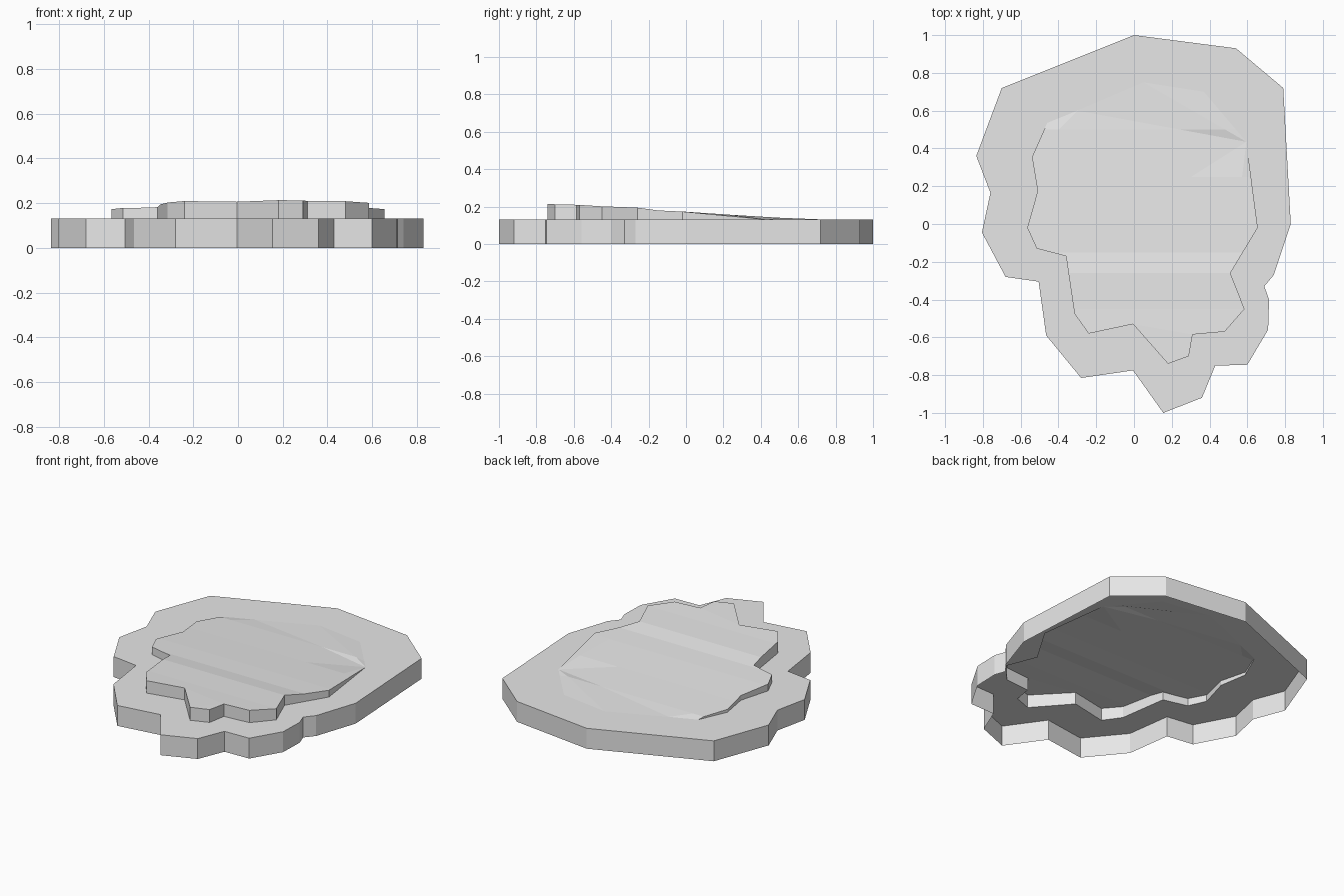
import bpy
import bmesh
from mathutils import Vector

LEDGE_HEIGHT = 0.13

# Outline of the wide lower base, clockwise from the back
BASE_OUTLINE = [
    (0, 1), (.54, .93), (.79, .72), (.83, 0), (.74, -.27), (.69, -.33),
    (.715, -.4), (.71, -.56), (.6, -.745), (.43, -.75), (.36, -.92),
    (.155, -1), (-.005, -.775), (-.28, -.815), (-.465, -.59), (-.505, -.305),
    (-.68, -.28), (-.805, -.045), (-.76, .165), (-.835, .36), (-.7, .72)]

# Outline of the raised plateau, clockwise from the back
PLATEAU_OUTLINE = [
    (.05, .75), (.37, .7), (.595, .435), (.655, -.02), (.51, -.26),
    (.585, -.45), (.48, -.57), (.31, -.585), (.29, -.7), (.18, -.74),
    (-.005, -.53), (-.24, -.58), (-.315, -.475), (-.36, -.17), (-.515, -.13),
    (-.565, -.02), (-.51, .175), (-.54, .355), (-.46, .535), (-.3, .6)]

# Plateau slope from front to back: (y, height)
SLOPE = [(-.74, .213), (-.58, .209), (-.45, .201), (-.26, .194),
         (-.15, .179), (0, .172), (.25, .155), (.5, .14), (.75, .13)]


def slope_height(y):
    """Height of the plateau surface at a given depth."""
    for (y0, z0), (y1, z1) in zip(SLOPE, SLOPE[1:]):
        if y <= y1:
            return z0 + (z1 - z0) * (y - y0) / (y1 - y0)
    return LEDGE_HEIGHT


def plateau_height(co, on_rim):
    """The rim fades into the ledge at the back and along the left side."""
    if on_rim and co.y > .43 and co.x > -.47:
        return LEDGE_HEIGHT
    if on_rim and co.x > .59 and co.y > -.02:
        fade = (.435 - co.y) / .455
        return LEDGE_HEIGHT + fade * .043
    return slope_height(co.y)


def make_material(name, value):
    material = bpy.data.materials.new(name)
    material.use_nodes = True
    color = (value, value, value, 1)
    material.diffuse_color = color
    for node in material.node_tree.nodes:
        if node.type == 'BSDF_PRINCIPLED':
            node.inputs["Base Color"].default_value = color
            node.inputs["Roughness"].default_value = .8
    return material


def new_ring(bm, outline, z):
    return [bm.verts.new((x, y, z)) for x, y in outline]


def build_slab():
    bm = bmesh.new()

    # Plateau surface, cut wherever its slope changes
    plateau = bm.faces.new(new_ring(bm, PLATEAU_OUTLINE, LEDGE_HEIGHT))
    bmesh.ops.triangulate(bm, faces=[plateau])
    for y, _ in SLOPE[2:-1]:
        bmesh.ops.bisect_plane(
            bm, geom=bm.verts[:] + bm.edges[:] + bm.faces[:],
            plane_co=Vector((0, y, 0)), plane_no=Vector((0, 1, 0)), dist=.0001)

    # Step wall between the plateau rim and the ledge
    surface = list(bm.verts)
    rim_edges = [e for e in bm.edges if e.is_boundary]
    rim = {v for e in rim_edges for v in e.verts}
    step = bmesh.ops.extrude_edge_only(bm, edges=rim_edges)
    ring_verts = {g for g in step["geom"] if isinstance(g, bmesh.types.BMVert)}
    inner_edges = [g for g in step["geom"] if isinstance(g, bmesh.types.BMEdge)
                   and all(v in ring_verts for v in g.verts)]
    for v in surface:
        v.co.z = plateau_height(v.co, v in rim)

    # Outer wall, open underneath
    top = new_ring(bm, BASE_OUTLINE, LEDGE_HEIGHT)
    bottom = new_ring(bm, BASE_OUTLINE, 0)
    for i in range(len(top)):
        j = (i + 1) % len(top)
        bm.faces.new((top[i], top[j], bottom[j], bottom[i]))
    outer_edges = [bm.edges.get((top[i - 1], top[i])) for i in range(len(top))]

    # Flat ledge between the outer wall and the step
    bmesh.ops.triangle_fill(bm, edges=inner_edges + outer_edges,
                            use_beauty=True, normal=Vector((0, 0, 1)))

    # Weld where the plateau meets the ledge, then face everything outward
    bmesh.ops.remove_doubles(bm, verts=bm.verts[:], dist=.0005)
    bmesh.ops.recalc_face_normals(bm, faces=bm.faces[:])
    if sum(f.normal.z * f.calc_area() for f in bm.faces) < 0:
        bmesh.ops.reverse_faces(bm, faces=bm.faces[:])

    mesh = bpy.data.meshes.new("stepped_rock_slab")
    bm.to_mesh(mesh)
    bm.free()
    mesh.materials.append(make_material("light_grey", .8))
    slab = bpy.data.objects.new("stepped_rock_slab", mesh)
    bpy.context.collection.objects.link(slab)


default_cube = bpy.data.objects.get("Cube")
if default_cube:
    bpy.data.objects.remove(default_cube, do_unlink=True)

build_slab()
